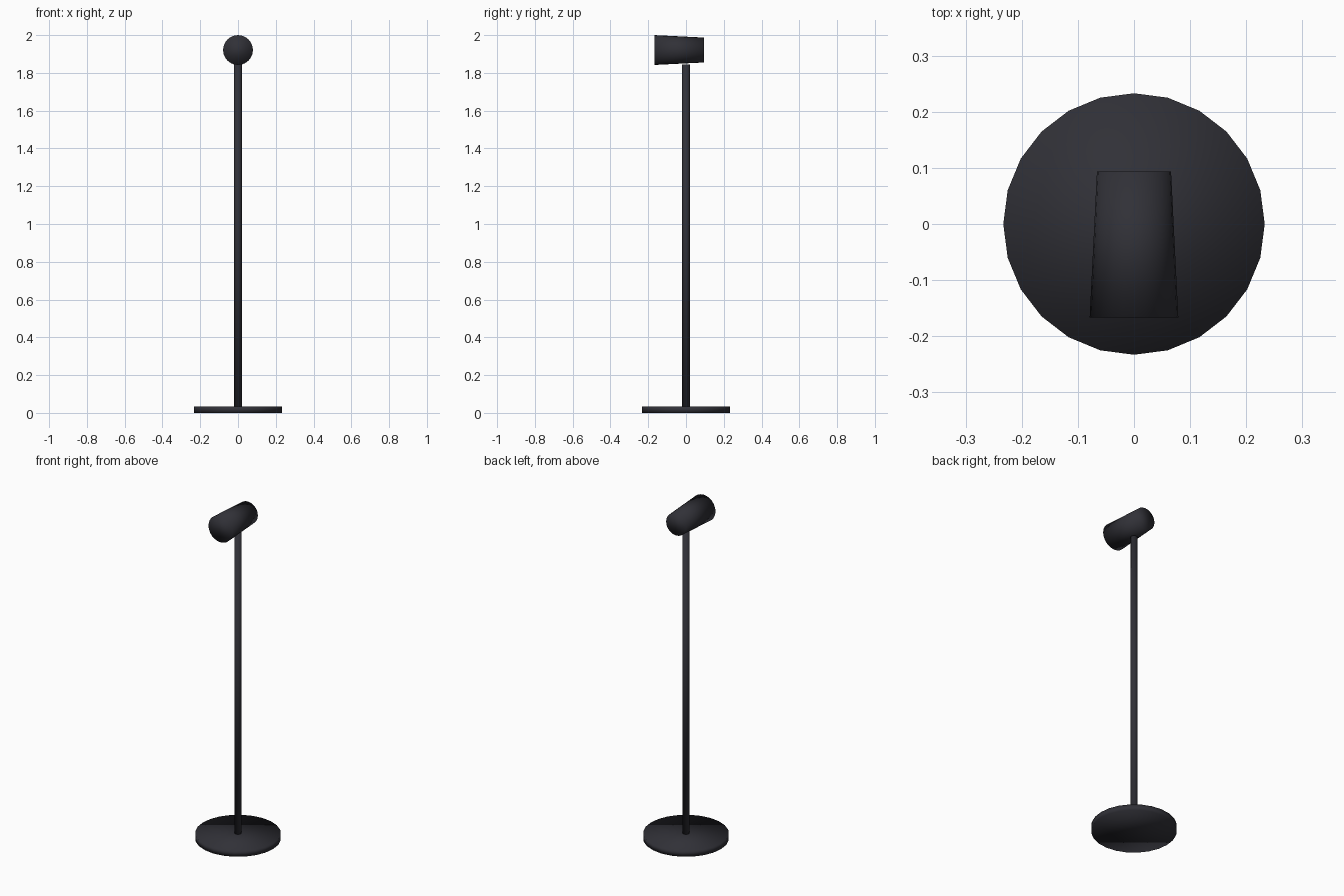
import bpy
import math

if "Cube" in bpy.data.objects:
    bpy.data.objects.remove(bpy.data.objects["Cube"])

charcoal = bpy.data.materials.new("charcoal")
charcoal.diffuse_color = (0.03, 0.03, 0.038, 1)
charcoal.use_nodes = True
charcoal.node_tree.nodes["Principled BSDF"].inputs["Base Color"].default_value = charcoal.diffuse_color


def tapered(name, sides, r1, r2, depth, location, rotation=(0, 0, 0)):
    """Capped, smooth-shaded cylinder or cone frustum."""
    bpy.ops.mesh.primitive_cone_add(vertices=sides, radius1=r1, radius2=r2,
                                    depth=depth, location=location,
                                    rotation=rotation)
    obj = bpy.context.object
    obj.name = name
    obj.data.materials.append(charcoal)
    bpy.ops.object.shade_smooth()
    return obj


# Round floor plate
tapered("base", 24, 0.233, 0.233, 0.035, (0, 0, 0.0175))

# Slim upright
pole_bottom, pole_top = 0.03, 1.845
tapered("pole", 12, 0.02, 0.02, pole_top - pole_bottom,
        (0, 0, (pole_bottom + pole_top) / 2))

# Lamp head: wide end faces the front, narrow end the back
front, back = -0.167, 0.094
tapered("lamp_head", 24, 0.079, 0.066, back - front,
        (0, (front + back) / 2, 1.921), (-math.pi / 2, 0, 0))
